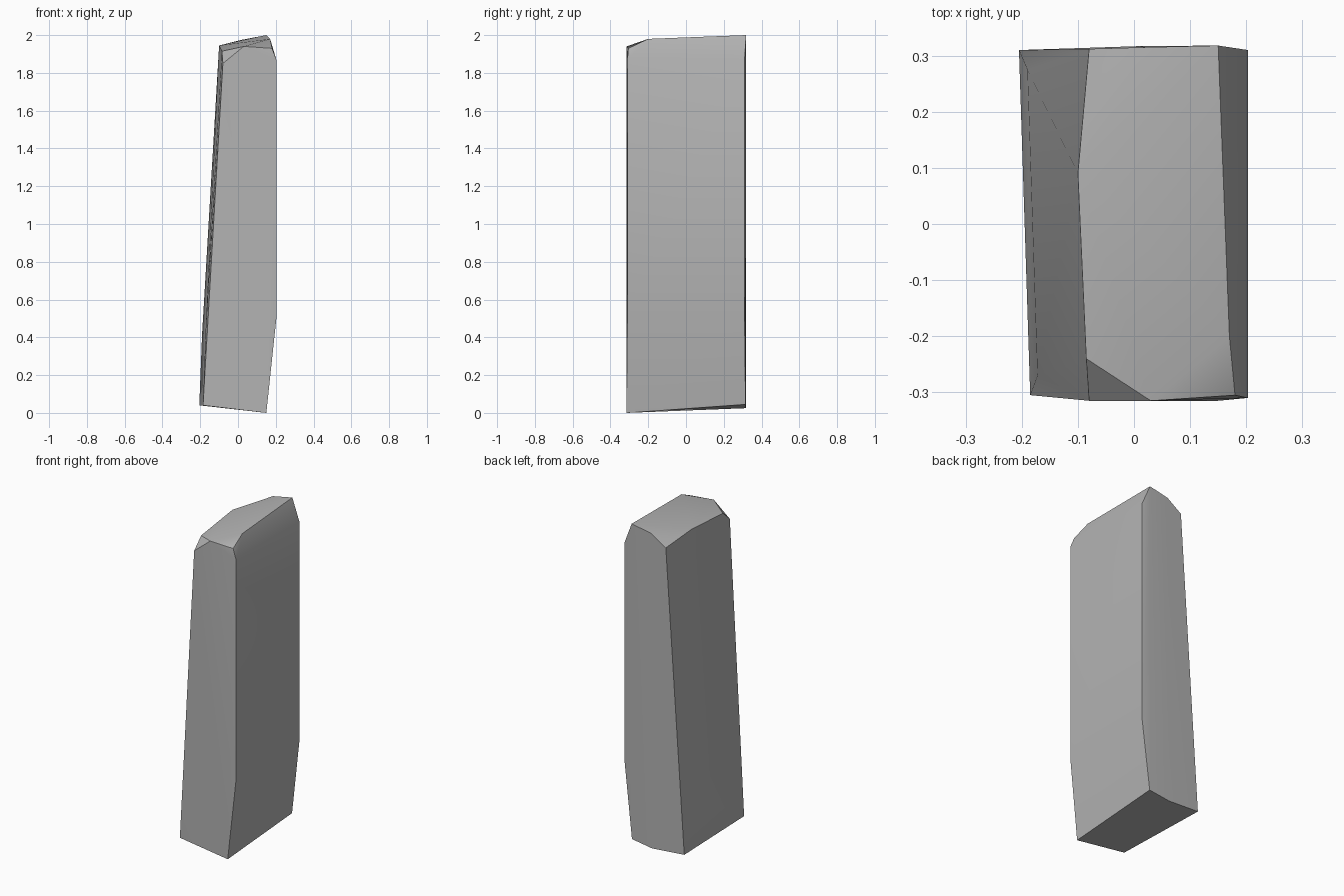
import bpy
import bmesh
import math

cube = bpy.data.objects.get("Cube")
if cube:
    bpy.data.objects.remove(cube, do_unlink=True)

# Plain grey stone
stone = bpy.data.materials.new("grey_stone")
stone.use_nodes = True
colour = (0.45, 0.45, 0.45, 1)
stone.diffuse_color = colour
stone.node_tree.nodes["Principled BSDF"].inputs["Base Color"].default_value = colour

# Corners of the rough-cut slab, grouped by area
base = [(-0.185, -0.305, 0.04), (0.15, -0.315, 0.0),
        (0.15, 0.315, 0.045), (0.01, 0.317, 0.025), (-0.205, 0.31, 0.04)]
worn_edge = [(-0.19, 0.275, 0.42), (-0.172, -0.27, 0.42)]
left_side = [(0.203, y, z) for y in (-0.31, 0.31) for z in (0.5, 1.87)]
front_top = [(-0.08, -0.315, 1.85), (0.03, -0.315, 1.94), (0.18, -0.305, 1.93)]
crown = [(-0.085, -0.24, 1.915), (-0.1, 0.09, 1.945), (0.17, -0.2, 1.98)]
back_top = [(-0.08, 0.312, 1.91), (0.02, 0.315, 1.975), (0.15, 0.318, 2.0)]

# Wrap the corners in one faceted block
bm = bmesh.new()
for corner in base + worn_edge + left_side + front_top + crown + back_top:
    bm.verts.new(corner)
bmesh.ops.convex_hull(bm, input=bm.verts[:])
bmesh.ops.delete(bm, geom=[v for v in bm.verts if not v.link_faces], context='VERTS')
bmesh.ops.dissolve_limit(bm, angle_limit=math.radians(1), verts=bm.verts[:], edges=bm.edges[:])
bmesh.ops.recalc_face_normals(bm, faces=bm.faces[:])

mesh = bpy.data.meshes.new("stone_slab")
bm.to_mesh(mesh)
bm.free()
mesh.materials.append(stone)
slab = bpy.data.objects.new("stone_slab", mesh)
bpy.context.collection.objects.link(slab)

# Soften shallow facets, keep the hard edges
bpy.context.view_layer.objects.active = slab
slab.select_set(True)
bpy.ops.object.shade_smooth_by_angle(angle=math.radians(30))
